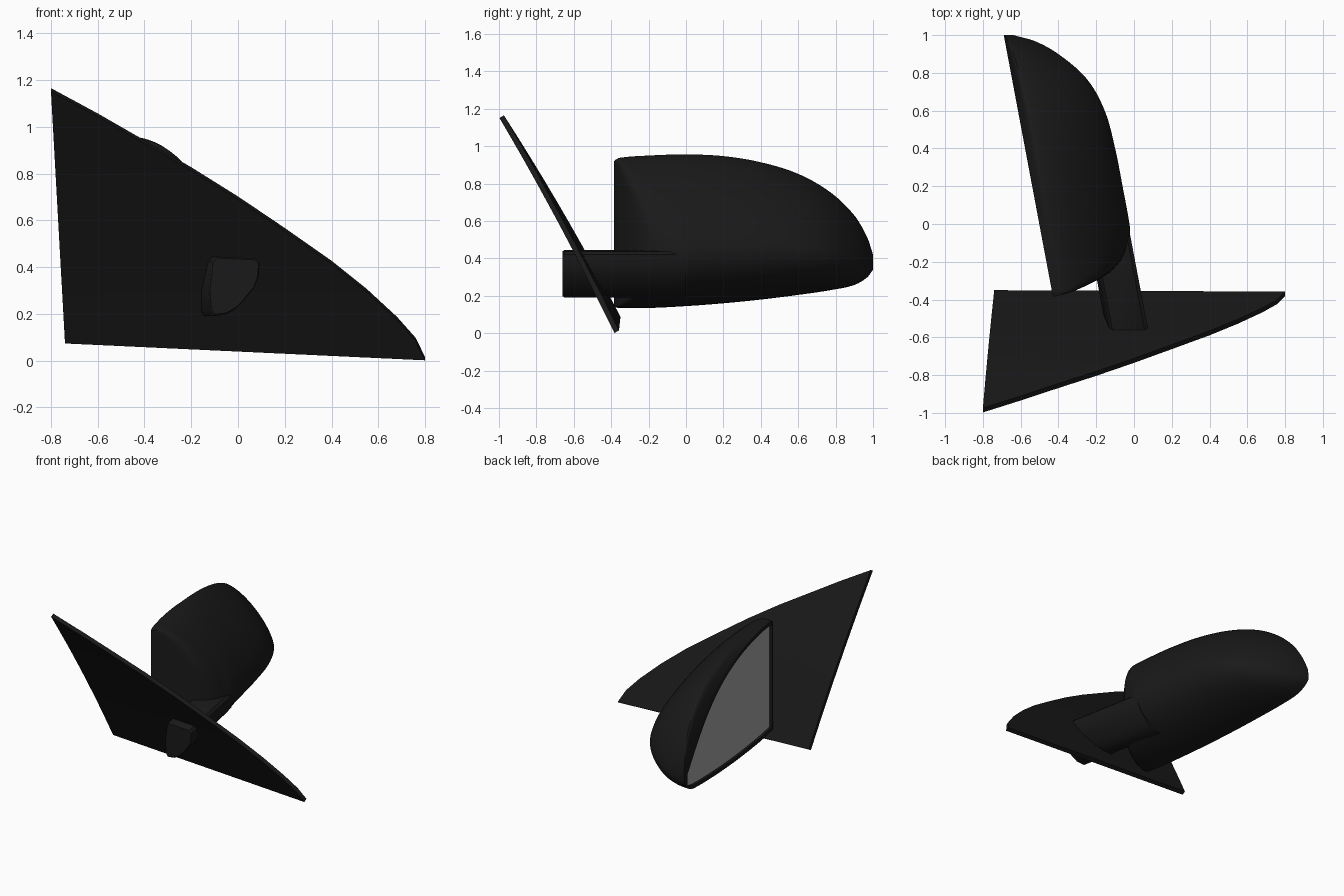
import bpy, bmesh, math

if "Cube" in bpy.data.objects:
    bpy.data.objects.remove(bpy.data.objects["Cube"])


def material(name, value, roughness):
    mat = bpy.data.materials.new(name)
    mat.use_nodes = True
    color = (value, value, value, 1)
    mat.diffuse_color = color
    bsdf = mat.node_tree.nodes["Principled BSDF"]
    bsdf.inputs["Base Color"].default_value = color
    bsdf.inputs["Roughness"].default_value = roughness
    return mat


black = material("black_plastic", 0.01, 0.5)
silver = material("mirror_grey", 0.37, 0.3)


def finish(name, bm, *mats, angle=35):
    bmesh.ops.remove_doubles(bm, verts=bm.verts, dist=0.0005)
    bmesh.ops.recalc_face_normals(bm, faces=bm.faces)
    mesh = bpy.data.meshes.new(name)
    bm.to_mesh(mesh)
    bm.free()
    obj = bpy.data.objects.new(name, mesh)
    bpy.context.collection.objects.link(obj)
    for mat in mats:
        mesh.materials.append(mat)
    bpy.ops.object.select_all(action="DESELECT")
    obj.select_set(True)
    bpy.context.view_layer.objects.active = obj
    bpy.ops.object.shade_smooth_by_angle(angle=math.radians(angle))


def sample(rows, y):
    """Smooth interpolation of table rows keyed by their first column."""
    y = min(max(y, rows[0][0]), rows[-1][0])
    i = next(k for k in range(len(rows) - 1) if y <= rows[k + 1][0])
    a, b = rows[i], rows[i + 1]
    p, q = rows[max(i - 1, 0)], rows[min(i + 2, len(rows) - 1)]
    h = b[0] - a[0]
    t = (y - a[0]) / h
    out = []
    for k in range(1, len(a)):
        ma = (b[k] - p[k]) / (b[0] - p[0]) * h
        mb = (q[k] - a[k]) / (q[0] - a[0]) * h
        out.append((2*t**3 - 3*t*t + 1) * a[k] + (t**3 - 2*t*t + t) * ma
                   + (3*t*t - 2*t**3) * b[k] + (t**3 - t*t) * mb)
    return out


# Mounting plate: sail shape on a leaning, slightly bowed surface
outline = [(-.8, 1.158), (-.74, .08), (.8, .008), (.76, .09), (.68, .18), (.55, .3),
           (.4, .42), (.2, .56), (0, .695), (-.2, .82), (-.4, .935), (-.6, 1.05)]
bm = bmesh.new()
bm.faces.new([bm.verts.new((x, 0, z)) for x, z in outline])
for i in range(1, 10):
    bmesh.ops.bisect_plane(bm, geom=bm.verts[:] + bm.edges[:] + bm.faces[:],
                           plane_co=(0, 0, i * .116), plane_no=(0, 0, 1))
for v in bm.verts:
    x, z = v.co.x, v.co.z
    v.co.y = -.355 - .575 * z - .029 * x + .06 * z * (1.16 - z)
    v.co.z -= .007
back = bmesh.ops.extrude_face_region(bm, geom=bm.faces[:], use_keep_orig=True)
moved = [g for g in back["geom"] if isinstance(g, bmesh.types.BMVert)]
bmesh.ops.translate(bm, verts=moved, vec=(0, .024, .014))
finish("mounting_plate", bm, black)

# Arm: rounded wedge section swept back through the plate into the housing
section = [(-.095, .445), (.075, .437), (.094, .42), (.09, .36), (.07, .31), (.025, .255),
           (-.01, .22), (-.055, .195), (-.105, .19), (-.12, .21), (-.127, .3), (-.112, .425)]
bm = bmesh.new()
cx, cz = -.01, .33
rings = []
for y, s in ((-.66, .94), (-.65, 1), (0, 1)):
    shift = -.19 * (y + .66)
    rings.append([bm.verts.new((cx + (x - cx) * s + shift, y, cz + (z - cz) * s))
                  for x, z in section])
for a, b in zip(rings, rings[1:]):
    for i in range(len(section)):
        j = (i + 1) % len(section)
        bm.faces.new((a[i], a[j], b[j], b[i]))
bm.faces.new(rings[0])
bm.faces.new(rings[-1])
finish("arm", bm, black)

# Housing: slices along y, as y, top, bottom, rim top, depth
body = [(-.385, .92, .14, .917, .46), (-.36, .937, .135, .93, .46),
        (-.2, .95, .135, .94, .47), (0, .956, .145, .93, .48),
        (.2, .947, .16, .9, .48), (.4, .914, .18, .84, .478), (.6, .852, .205, .735, .46),
        (.77, .755, .23, .6, .395), (.9, .63, .258, .47, .27),
        (.97, .51, .3, .4, .155), (1, .42, .34, .375, .05)]
# Depth limit that forms the sloping inner end of the housing
end_face = [(-.385, .002), (-.37, .07), (-.35, .13), (-.3, .245), (-.26, .32),
            (-.2, .395), (-.14, .45), (-.08, .5), (0, .65), (1, .7)]
SLICES, ARC, CURL = 56, 36, 6
LAST = CURL + ARC


def housing_slice(y, lip):
    top, low, rim, depth = sample(body, y)
    limit = sample(end_face, y)[0]
    x0 = -.43 - .188 * (y + .38)
    mid = low + (top - low) * .36
    lead = .12 * depth
    # Upper edge rises from the rim to the crown
    shape = [(lead * k / CURL, rim + (top - rim) * math.sin(math.pi / 2 * k / CURL))
             for k in range(CURL)]
    # Crown falls in a lean shoulder, underside is fuller
    for k in range(ARC + 1):
        t = math.pi * (.5 - k / ARC)
        c, s = max(math.cos(t), 0), abs(math.sin(t))
        if t >= 0:
            shape.append((lead + (depth - lead) * c ** 1.4, mid + (top - mid) * s ** 1.4))
        else:
            shape.append((depth * c ** .95, mid - (mid - low) * s ** .95))
    pts = []
    for k, (d, z) in enumerate(shape):
        d = (max(d, 1e-4) ** -10 + limit ** -10) ** -.1 if 0 < k < LAST else 0
        pts.append((x0 + d, y, z))
    # Lip and recessed glass edge
    inset = min(.025, (rim - low) * .2)
    for z, d in ((low + inset, 0), (low + inset, lip), (rim - inset, lip), (rim - inset, 0)):
        pts.append((x0 + d, y, z))
    return pts


ys = [-.385, -.375, -.36, .98, .99, 1]
ys += [.3075 - .6675 * math.cos(math.pi * i / SLICES) for i in range(1, SLICES)]
ys.sort()
bm = bmesh.new()
rings = []
for y in ys:
    lip = .018 if -.37 < y < .95 else 0
    rings.append([bm.verts.new(p) for p in housing_slice(y, lip)])
count = len(rings[0])
for n, (a, b) in enumerate(zip(rings, rings[1:])):
    for i in range(count):
        j = (i + 1) % count
        face = bm.faces.new((a[i], a[j], b[j], b[i]))
        if i == LAST + 2 and ys[n] > -.37 and ys[n + 1] < .95:
            face.material_index = 1
bm.faces.new(rings[0])
bm.faces.new(rings[-1])
finish("mirror_housing", bm, black, silver, angle=40)
